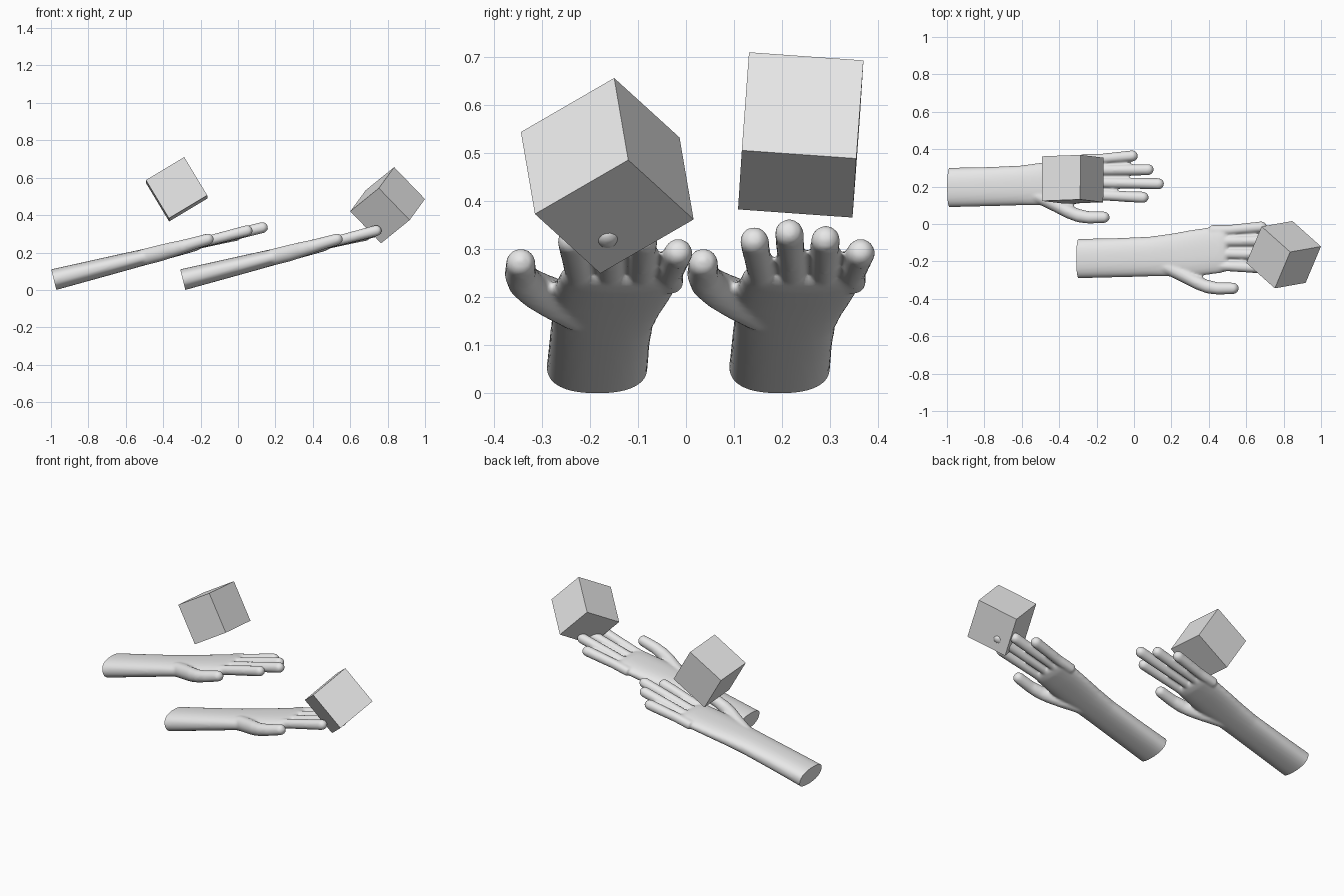
import bpy, bmesh, math
from mathutils import Matrix, Vector

if "Cube" in bpy.data.objects:
    bpy.data.objects.remove(bpy.data.objects["Cube"])

grey = bpy.data.materials.new("light_grey")
grey.diffuse_color = (0.8, 0.8, 0.8, 1)
grey.use_nodes = True
grey.node_tree.nodes["Principled BSDF"].inputs["Base Color"].default_value = grey.diffuse_color

TILT = math.radians(14)
C = math.cos(TILT)
X0 = -0.985                       # wrist centre of the first hand


def along(x):
    """World x of the first hand -> distance along the arm."""
    return (x - X0) / C


def loft(bm, stations, power=2.0, n=28):
    """Closed tube through stations (u, y, half width, half thickness, w)."""
    rings = []
    for u, y, hw, ht, w in stations:
        ring = []
        for i in range(n):
            a = 2 * math.pi * i / n
            c, s = math.cos(a), math.sin(a)
            ring.append(bm.verts.new((
                u,
                y + hw * math.copysign(abs(c) ** (2 / power), c),
                w + ht * math.copysign(abs(s) ** (2 / power), s))))
        rings.append(ring)
    for a, b in zip(rings, rings[1:]):
        for i in range(n):
            j = (i + 1) % n
            bm.faces.new((a[i], a[j], b[j], b[i]))
    bm.faces.new(rings[0][::-1])
    bm.faces.new(rings[-1])


def finger(bm, points):
    """Tube through points (x, y, radius, w) with a round tip."""
    st = [(along(x), y, r, r, w) for x, y, r, w in points]
    u, y, r, _, w = st[-1]
    for k in range(1, 7):
        a = math.radians(14.5 * k)
        st.append((u + r * math.sin(a), y, r * math.cos(a), r * math.cos(a), w))
    loft(bm, st)


# hand: forearm and palm, fingers and thumb
bm = bmesh.new()
profile = [  # along, low y, high y, thickness
    (-0.04, 0.090, 0.300, 0.114), (0.00, 0.090, 0.300, 0.113),
    (0.20, 0.095, 0.304, 0.103), (0.39, 0.100, 0.312, 0.093),
    (0.51, 0.100, 0.328, 0.086), (0.60, 0.098, 0.344, 0.081),
    (0.70, 0.108, 0.359, 0.076), (0.78, 0.118, 0.368, 0.070),
    (0.805, 0.124, 0.366, 0.058), (0.82, 0.132, 0.358, 0.036)]
loft(bm, [(u, (a + b) / 2, (b - a) / 2, t / 2, 0) for u, a, b, t in profile], 2.4, 48)
for root_y, tip_y, tip_x, w in ((0.348, 0.364, -0.010, -0.006),
                                (0.288, 0.291, 0.076, 0.0),
                                (0.221, 0.215, 0.131, 0.0),
                                (0.154, 0.142, 0.050, 0.004)):
    finger(bm, [(-0.28, root_y, 0.027, 0),
                (-0.18, root_y, 0.0275, w / 3),
                (tip_x, tip_y, 0.030, w)])
finger(bm, [(-0.58, 0.165, 0.036, 0), (-0.50, 0.145, 0.044, 0),
            (-0.42, 0.106, 0.044, 0), (-0.36, 0.072, 0.041, 0.002),
            (-0.30, 0.046, 0.037, 0.004), (-0.24, 0.035, 0.033, 0.007),
            (-0.158, 0.036, 0.031, 0.010)])
bmesh.ops.recalc_face_normals(bm, faces=bm.faces)
raw = bpy.data.meshes.new("hand_raw")
bm.to_mesh(raw)
bm.free()

# fuse and soften the parts
hand = bpy.data.objects.new("hand_back", raw)
bpy.context.collection.objects.link(hand)
rm = hand.modifiers.new("fuse", 'REMESH')
rm.mode = 'VOXEL'
rm.voxel_size = 0.007
sm = hand.modifiers.new("soften", 'SMOOTH')
sm.factor = 0.5
sm.iterations = 8
bpy.context.view_layer.update()
fused = bpy.data.meshes.new_from_object(
    hand.evaluated_get(bpy.context.evaluated_depsgraph_get()))
hand.modifiers.clear()

# cut the wrist end flat and shade smooth
bm = bmesh.new()
bm.from_mesh(fused)
bmesh.ops.bisect_plane(bm, geom=bm.verts[:] + bm.edges[:] + bm.faces[:], dist=1e-5,
                       plane_co=(0, 0, 0), plane_no=(1, 0, 0), clear_inner=True)
rim = [e for e in bm.edges if e.is_boundary]
bmesh.ops.holes_fill(bm, edges=rim, sides=0)
for f in bm.faces:
    f.smooth = True
for e in rim:
    if e.is_valid:
        e.smooth = False
bm.to_mesh(fused)
bm.free()
fused.materials.clear()
fused.materials.append(grey)
hand.data = fused

hand_front = bpy.data.objects.new("hand_front", fused)
bpy.context.collection.objects.link(hand_front)
for ob, dx, dy in ((hand, 0, 0), (hand_front, 0.69, -0.38)):
    ob.matrix_world = (Matrix.Translation((X0 + dx, dy, 0.055))
                       @ Matrix.Rotation(-TILT, 4, 'Y'))


# cubes, each turned by two of its edge directions
def cube(name, centre, e1, e2, size=0.239):
    a = Vector(e1).normalized()
    b = Vector(e2)
    b = (b - a * b.dot(a)).normalized()
    rot = Matrix((a, b, a.cross(b))).transposed().to_4x4()
    me = bpy.data.meshes.new(name)
    bm = bmesh.new()
    bmesh.ops.create_cube(bm, size=size)
    bm.to_mesh(me)
    bm.free()
    me.materials.append(grey)
    ob = bpy.data.objects.new(name, me)
    bpy.context.collection.objects.link(ob)
    ob.matrix_world = Matrix.Translation(centre) @ rot


cube("cube_back", (-0.328, 0.239, 0.538), (0.001, 0.235, -0.0167), (0.123, -0.0146, -0.204))
cube("cube_front", (0.80, -0.164, 0.453), (-0.163, -0.029, 0.169), (-0.08, -0.192, -0.1125))
